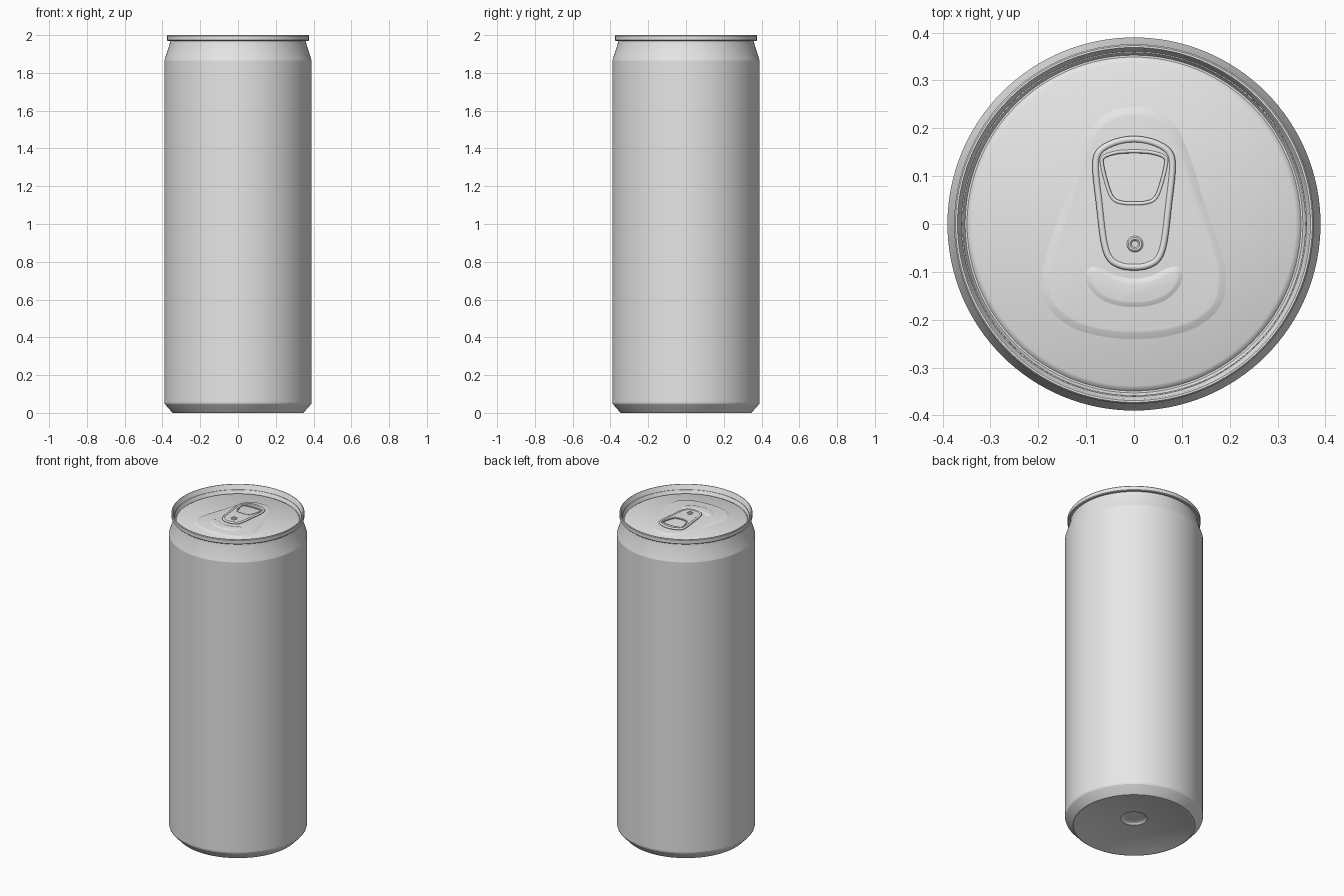
import bpy, bmesh, math
from mathutils import Vector

if "Cube" in bpy.data.objects:
    bpy.data.objects.remove(bpy.data.objects["Cube"])

metal = bpy.data.materials.new("brushed_grey")
metal.diffuse_color = (0.8, 0.8, 0.8, 1)
metal.use_nodes = True
metal.node_tree.nodes["Principled BSDF"].inputs["Base Color"].default_value = metal.diffuse_color


def finish(ob, angle):
    ob.data.materials.clear()
    ob.data.materials.append(metal)
    bpy.ops.object.select_all(action='DESELECT')
    ob.select_set(True)
    bpy.context.view_layer.objects.active = ob
    bpy.ops.object.shade_smooth_by_angle(angle=math.radians(angle))


def mesh_object(name, bm, angle):
    bmesh.ops.remove_doubles(bm, verts=bm.verts, dist=1e-6)
    me = bpy.data.meshes.new(name)
    bm.to_mesh(me)
    bm.free()
    ob = bpy.data.objects.new(name, me)
    bpy.context.collection.objects.link(ob)
    finish(ob, angle)
    return ob


def lathe(name, profile, angle=35, n=128, centre=(0, 0)):
    """Spin an (r, z) profile round a vertical axis."""
    bm = bmesh.new()
    rings = []
    for r, z in profile:
        r = max(r, 0)
        rings.append([bm.verts.new((centre[0] + r * math.cos(2 * math.pi * k / n),
                                    centre[1] + r * math.sin(2 * math.pi * k / n), z))
                      for k in range(n)])
    for a, b in zip(rings, rings[1:]):
        for k in range(n):
            j = (k + 1) % n
            bm.faces.new((a[k], a[j], b[j], b[k]))
    return mesh_object(name, bm, angle)


def outline(half, steps=8):
    """Smooth closed clockwise outline from its right half, top to bottom."""
    pts = [Vector(p) for p in half]
    pts += [Vector((-p.x, p.y)) for p in reversed(pts[1:-1])]
    n, out = len(pts), []
    for i in range(n):
        a, b, c, d = (pts[(i + k) % n] for k in (-1, 0, 1, 2))
        for s in range(steps):
            t = s / steps
            out.append(0.5 * (2 * b + (c - a) * t + (2 * a - 5 * b + 4 * c - d) * t * t
                              + (3 * b - a - 3 * c + d) * t ** 3))
    return out


def inset(pts, d):
    n, out = len(pts), []
    for i, p in enumerate(pts):
        t = (pts[(i + 1) % n] - pts[i - 1]).normalized()
        out.append(p + Vector((t.y, -t.x)) * d)
    return out


def plateau(name, pts, levels):
    """Raised pressing: inset copies of an outline at rising heights, capped."""
    bm = bmesh.new()
    rings = [[bm.verts.new((p.x, p.y, z)) for p in inset(pts, d)] for d, z in levels]
    n = len(pts)
    for a, b in zip(rings, rings[1:]):
        for k in range(n):
            j = (k + 1) % n
            bm.faces.new((a[j], a[k], b[k], b[j]))
    bm.faces.new(rings[-1][::-1])
    return mesh_object(name, bm, 50)


def curve_object(name, loops, z, depth=0.0, extrude=0.0, flat=False):
    """Round wire along a loop, or a flat plate filled between loops."""
    cu = bpy.data.curves.new(name, 'CURVE')
    cu.dimensions = '2D' if flat else '3D'
    cu.fill_mode = 'BOTH' if flat else 'FULL'
    cu.extrude, cu.bevel_depth, cu.bevel_resolution = extrude, depth, 3
    for pts in loops:
        sp = cu.splines.new('POLY')
        sp.points.add(len(pts) - 1)
        for q, p in zip(sp.points, pts):
            q.co = (p.x, p.y, 0, 1)
        sp.use_cyclic_u = True
    ob = bpy.data.objects.new(name, cu)
    ob.location.z = z
    bpy.context.collection.objects.link(ob)
    bpy.ops.object.select_all(action='DESELECT')
    ob.select_set(True)
    bpy.context.view_layer.objects.active = ob
    bpy.ops.object.convert(target='MESH')
    finish(bpy.context.view_layer.objects.active, 40)


# Can body: domed base with dimple, chamfer, straight wall, tapered neck
dome = [(r, 0.045 * (1 - (r / 0.335) ** 2)) for r in
        (0.075, 0.12, 0.17, 0.22, 0.27, 0.31, 0.335)]
lathe("can_body", [(0, 0.055), (0.055, 0.055), (0.066, 0.051)] + dome +
      [(0.345, 0.0), (0.352, 0.006), (0.387, 0.046), (0.39, 0.055),
       (0.39, 1.865), (0.386, 1.878), (0.362, 1.95), (0.36, 1.972)], angle=14)

# Lid: rolled rim, sloping inner wall, shallow groove, flat panel
lathe("lid", [(0.358, 1.970), (0.372, 1.970), (0.376, 1.974), (0.376, 1.996),
              (0.373, 2.0), (0.369, 2.0), (0.366, 1.996), (0.357, 1.952),
              (0.353, 1.947), (0.349, 1.947), (0.345, 1.951), (0.338, 1.955),
              (0, 1.955)])

# Teardrop pressing on the panel
tear = outline([(0, 0.246), (0.05, 0.236), (0.093, 0.198), (0.122, 0.13),
                (0.15, 0.04), (0.178, -0.04), (0.193, -0.11), (0.182, -0.172),
                (0.135, -0.215), (0.07, -0.236), (0, -0.242)])
plateau("teardrop_panel", tear, [(0, 1.9545), (0.004, 1.956), (0.014, 1.961), (0.019, 1.962)])

# Smile-shaped pressing over the opening
smile = outline([(0, -0.113), (0.035, -0.107), (0.065, -0.093), (0.088, -0.088),
                 (0.102, -0.102), (0.097, -0.13), (0.072, -0.157),
                 (0.038, -0.171), (0, -0.175)])
plateau("opening_bead", smile, [(0, 1.9615), (0.004, 1.963), (0.010, 1.966), (0.013, 1.9665)])

# Pull tab: plate with finger hole, curled edge and hole lip
tab = outline([(0, 0.184), (0.045, 0.176), (0.078, 0.155), (0.087, 0.12),
               (0.079, 0.04), (0.069, -0.04), (0.055, -0.077), (0.03, -0.093),
               (0, -0.097)])
hole = outline([(0, 0.15), (0.035, 0.148), (0.062, 0.139), (0.065, 0.125),
                (0.054, 0.08), (0.042, 0.054), (0.022, 0.046), (0, 0.045)])
curve_object("tab_plate", [inset(tab, 0.006), hole], 1.970, extrude=0.004, flat=True)
curve_object("tab_edge", [inset(tab, 0.007)], 1.971, depth=0.007)
curve_object("tab_hole_lip", [inset(hole, -0.002)], 1.972, depth=0.004)

# Rivet holding the tab
lathe("rivet", [(0.017, 1.960), (0.017, 1.976), (0.014, 1.979), (0.010, 1.979),
                (0.007, 1.976), (0, 1.976)], n=32, centre=(0.002, -0.042))
